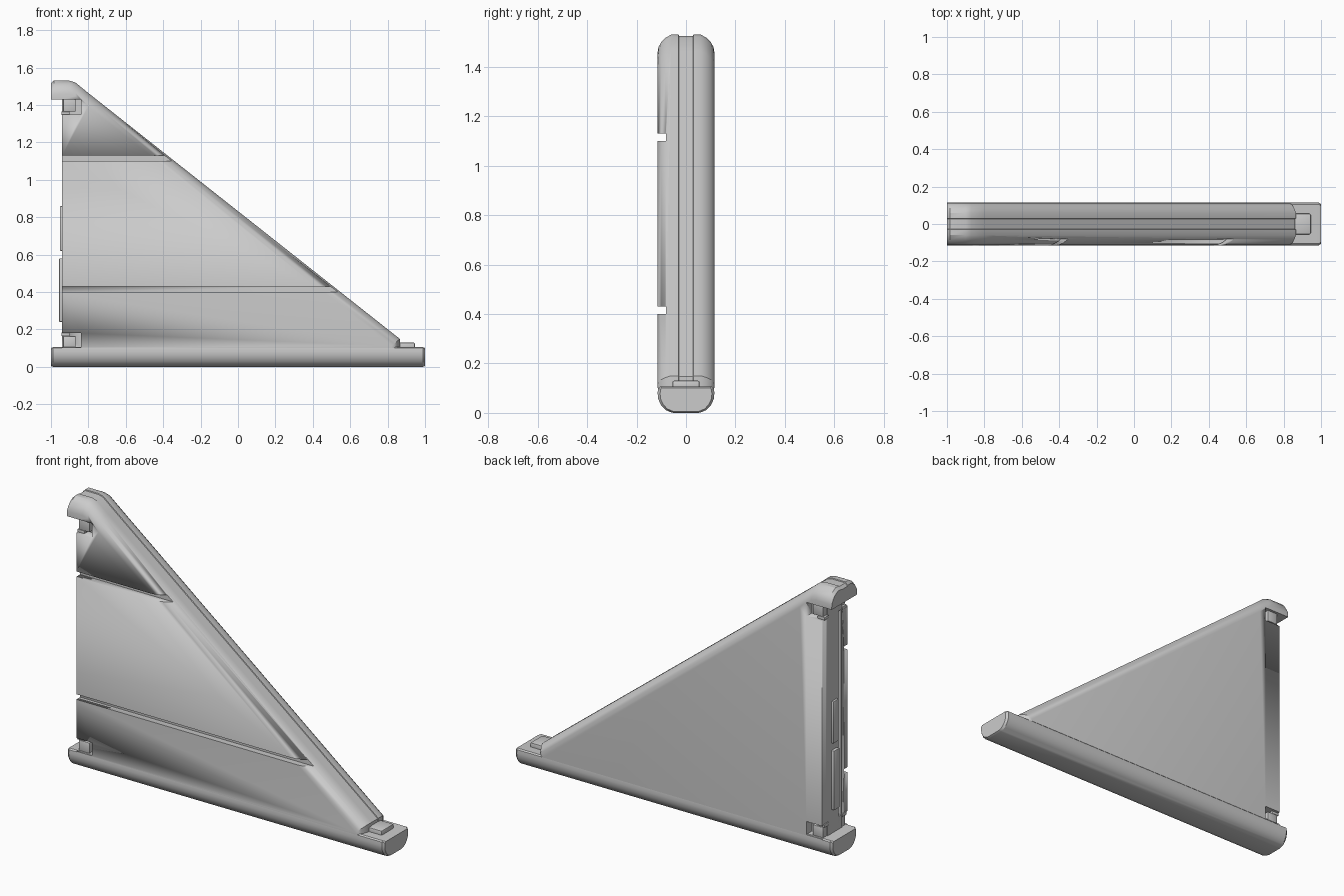
import bpy, bmesh

if "Cube" in bpy.data.objects:
    bpy.data.objects.remove(bpy.data.objects["Cube"])


def finish(name, bm, angle=0.5):
    bmesh.ops.recalc_face_normals(bm, faces=bm.faces)
    me = bpy.data.meshes.new(name)
    bm.to_mesh(me)
    bm.free()
    ob = bpy.data.objects.new(name, me)
    bpy.context.collection.objects.link(ob)
    activate(ob)
    bpy.ops.object.shade_smooth_by_angle(angle=angle)
    return ob


def activate(ob):
    bpy.ops.object.select_all(action='DESELECT')
    ob.select_set(True)
    bpy.context.view_layer.objects.active = ob


def loft(name, rings):
    bm = bmesh.new()
    loops = [[bm.verts.new(p) for p in r] for r in rings]
    n = len(loops[0])
    for a, b in zip(loops, loops[1:]):
        for i in range(n):
            j = (i + 1) % n
            bm.faces.new((a[i], a[j], b[j], b[i]))
    bm.faces.new(loops[0])
    bm.faces.new(loops[-1][::-1])
    return finish(name, bm)


def box(name, x0, x1, y0, y1, z0, z1, bevel=0.0):
    bm = bmesh.new()
    bmesh.ops.create_cube(bm, size=1)
    for v in bm.verts:
        v.co = ((x0 + x1) / 2 + v.co.x * (x1 - x0),
                (y0 + y1) / 2 + v.co.y * (y1 - y0),
                (z0 + z1) / 2 + v.co.z * (z1 - z0))
    if bevel:
        bmesh.ops.bevel(bm, geom=bm.edges[:], offset=bevel, segments=2,
                        profile=0.5, affect='EDGES')
    return finish(name, bm)


def cut(ob, *bounds):
    c = box("cutter", *bounds)
    c.hide_render = True
    m = ob.modifiers.new("cut", 'BOOLEAN')
    m.operation, m.solver, m.object = 'DIFFERENCE', 'EXACT', c
    activate(ob)
    bpy.ops.object.modifier_apply(modifier=m.name)
    bpy.data.objects.remove(c)


# Triangular panel with rounded sloping edge: outline drops by d away from the centre
def outline(y, d):
    xe = 0.865 - 0.6 * d
    ze = 0.15 + (0.865 - xe) * 0.786 - d
    pts = [(-0.94, 0.1), (-0.94, 1.43), (-1, 1.43), (-1, 1.515 - d), (-0.985, 1.53 - d),
           (-0.9, 1.53 - d), (-0.87, 1.521 - d), (-0.8, 1.464 - d), (xe, ze), (xe, 0.1)]
    return [(x, y, z) for x, z in pts]


half = [(0.115, 0.072), (0.111, 0.05), (0.1, 0.03), (0.083, 0.013), (0.06, 0.0),
        (0.03, 0.0), (0.028, 0.005)]
layers = [(-y, d) for y, d in half] + [(y, d) for y, d in reversed(half)]
panel = loft("wall_panel", [outline(y, d) for y, d in layers])

# Horizontal grooves across the front
for z in (0.40, 1.10):
    cut(panel, -1.1, 1.1, -0.2, -0.08, z, z + 0.03)
# Channel along the upright edge
cut(panel, -0.99, -0.91, -0.055, -0.03, 0.18, 1.35)
# Corner recesses for the clips
for z0, z1 in ((0.105, 0.18), (1.35, 1.43)):
    for y0, y1 in ((-0.2, -0.065), (0.065, 0.2)):
        cut(panel, -0.97, -0.84, y0, y1, z0, z1)

# Bottom rail with rounded underside
side = [(0.105, 0.106), (0.113, 0.1), (0.115, 0.08), (0.112, 0.055), (0.1, 0.03),
        (0.083, 0.012), (0.06, 0.002), (0.05, 0.0)]
section = side + [(-y, z) for y, z in reversed(side)]
rings = []
for x, s in ((-1, 0.9), (-0.988, 1), (0.988, 1), (1, 0.9)):
    rings.append([(x, y * (1 - (1 - s) * 0.9), 0.053 + (z - 0.053) * s) for y, z in section])
loft("bottom_rail", rings)

# Locking lug at the toe
box("toe_lug", 0.84, 0.945, -0.055, 0.055, 0.09, 0.13, 0.006)

# Corner clips, upper and lower, on both faces
for name, z0, z1, h0, h1 in (("lower", 0.1, 0.165, 0.165, 0.185),
                             ("upper", 1.365, 1.44, 1.347, 1.365)):
    for face, s in (("front", -1), ("back", 1)):
        y0, y1 = sorted((s * 0.06, s * 0.1))
        box(f"{name}_{face}_clip", -0.935, -0.868, y0, y1, z0, z1, 0.004)
        box(f"{name}_{face}_hook", -0.945, -0.9, y0, y1, h0, h1, 0.003)

# Spring tabs on the upright edge
box("upper_edge_tab", -0.952, -0.92, -0.02, 0.03, 0.62, 0.86, 0.005)
box("lower_edge_tab", -0.957, -0.92, -0.02, 0.03, 0.24, 0.58, 0.005)
